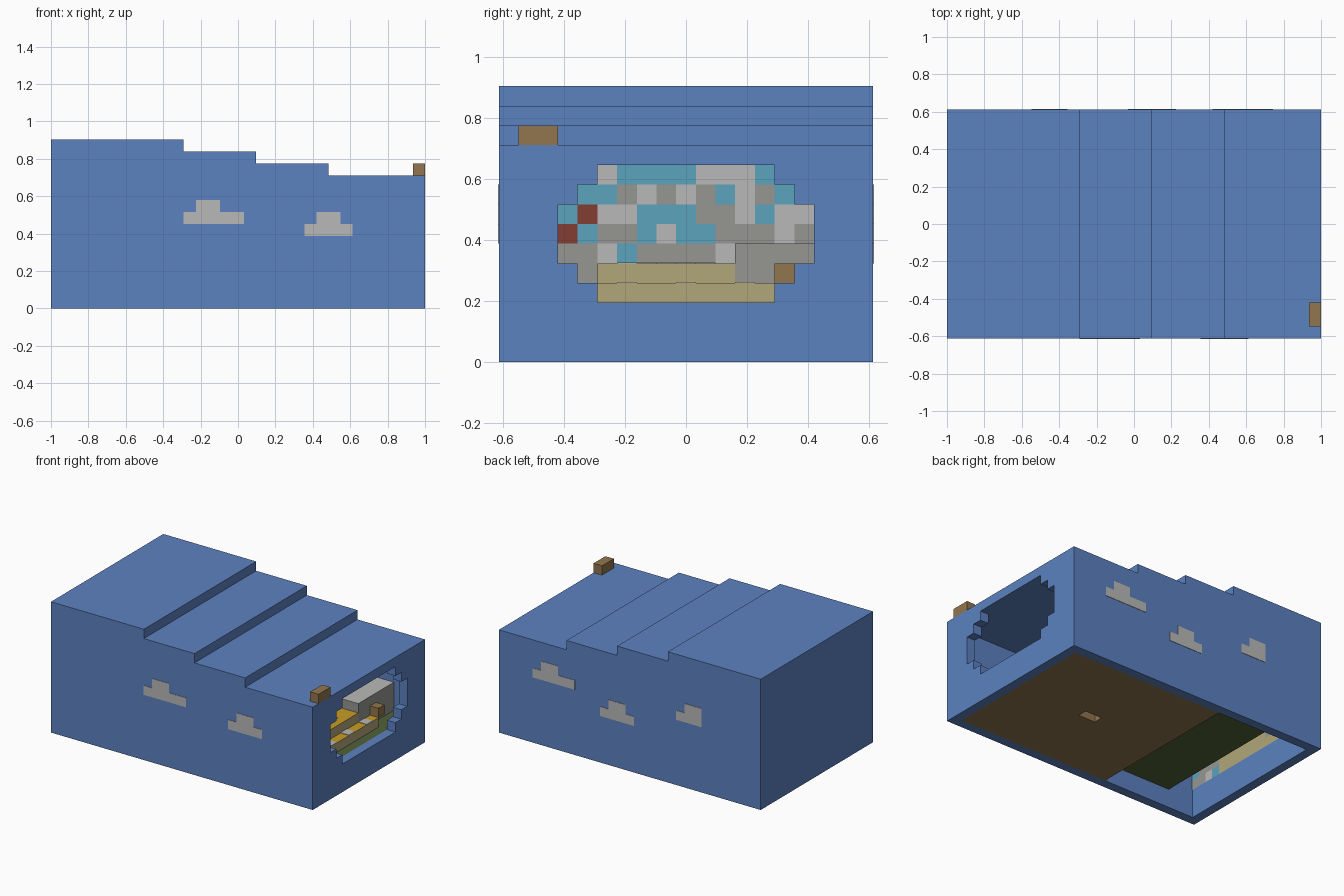
import bpy, bmesh, random
from mathutils import Vector

cube = bpy.data.objects.get("Cube")
if cube:
    bpy.data.objects.remove(cube, do_unlink=True)

U = 2 / 31                          # size of one block
ORIGIN = Vector((-1, -9.5 * U, 0))  # corner of the block grid
random.seed(4)


def material(name, r, g, b):
    m = bpy.data.materials.new(name)
    m.use_nodes = True
    m.diffuse_color = (r, g, b, 1)
    m.node_tree.nodes["Principled BSDF"].inputs["Base Color"].default_value = (r, g, b, 1)
    return m


BLUE = material("blue", .107, .223, .527)
LIGHT = material("light grey", .485, .485, .48)
GREY = material("mid grey", .305, .305, .29)
CYAN = material("cyan", .107, .366, .515)
BROWN = material("brown", .283, .181, .074)
RED = material("brick red", .223, .048, .032)
TAN = material("tan", .44, .381, .195)
YELLOW = material("yellow", .578, .337, .021)
GREEN = material("dark green", .08, .122, .038)


def finish(bm, name, mats):
    mesh = bpy.data.meshes.new(name)
    bm.to_mesh(mesh)
    bm.free()
    for m in mats:
        mesh.materials.append(m)
    obj = bpy.data.objects.new(name, mesh)
    bpy.context.collection.objects.link(obj)
    return obj


def cells(boxes):
    return {(x, y, z) for a, b, c, d, e, f in boxes
            for x in range(a, b) for y in range(c, d) for z in range(e, f)}


def blocks(name, mat, add, cut=(), top=None):
    """Outer skin of block boxes (x0, x1, y0, y1, z0, z1), with boxes cut away."""
    solid = cells(add) - cells(cut)
    bm = bmesh.new()
    for cell in solid:
        for axis in range(3):
            for side in (0, 1):
                near = list(cell)
                near[axis] += 2 * side - 1
                if tuple(near) in solid:
                    continue
                u, v = (axis + 1) % 3, (axis + 2) % 3
                quad = []
                for du, dv in ((0, 0), (1, 0), (1, 1), (0, 1)):
                    p = Vector(cell)
                    p[axis] += side
                    p[u] += du
                    p[v] += dv
                    quad.append(bm.verts.new(ORIGIN + p * U))
                face = bm.faces.new(quad if side else quad[::-1])
                face.material_index = int(bool(top) and axis == 2 and side == 1)
    bmesh.ops.remove_doubles(bm, verts=bm.verts, dist=U / 100)
    bmesh.ops.dissolve_limit(bm, angle_limit=.01, verts=bm.verts,
                             edges=bm.edges, delimit={'MATERIAL'})
    return finish(bm, name, [mat, top] if top else [mat])


def plate(name, mat, boxes):
    """Thin painted plates, boxes given in block units."""
    bm = bmesh.new()
    for a, b, c, d, e, f in boxes:
        made = bmesh.ops.create_cube(bm, size=1)["verts"]
        for v in made:
            t = v.co + Vector((.5, .5, .5))
            v.co = ORIGIN + U * Vector((a + (b - a) * t.x, c + (d - c) * t.y, e + (f - e) * t.z))
    return finish(bm, name, [mat])


# Hollow stepped shell, open below, with a round blocky opening at one end
steps = [(0, 11, 14), (11, 17, 13), (17, 23, 12), (23, 31, 11)]
rooms = [(1, 10, 13), (10, 16, 12), (16, 22, 11), (22, 30, 10)]
opening = [(3, 4, 5), (4, 5, 4), (5, 8, 3), (8, 9, 4), (9, 10, 5)]
blocks("shell", BLUE,
       [(a, b, 0, 19, 0, h) for a, b, h in steps],
       [(a, b, 1, 18, 0, h) for a, b, h in rooms]
       + [(30, 31, s, 19 - s, a, b) for a, b, s in opening])

# Small block on the roof corner
blocks("roof_block", BROWN, [(30, 31, 1, 3, 11, 12)])

# Ground layers, with a recess under the soil
blocks("soil_floor", BROWN, [(12, 30, 1, 18, 0, 2)], [(20, 22, 9, 10, 0, 1)])
blocks("grass_floor", GREEN, [(4, 30, 1, 18, 2, 3)])
blocks("sand_floor", TAN, [(4, 29, 5, 14, 3, 4), (4, 28, 5, 12, 4, 5)], top=YELLOW)
blocks("stone_ledge", GREY, [(4, 28, 12, 18, 4, 6), (4, 28, 14, 18, 3, 4)], top=LIGHT)
blocks("ledge_block", BROWN, [(28, 29, 14, 15, 4, 5)])

# Pale patches on the sand
plate("sand_patches", LIGHT,
      [(x, x + 2, y, y + 1, 5, 5.05) for x, y in ((26, 6), (25, 9), (22, 7), (23, 10), (19, 8))]
      + [(28, 29, y, y + 1, 4, 4.05) for y in (6, 9, 12)])

# Mosaic on the inner end wall
palette = {"C": CYAN, "L": LIGHT, "M": GREY, "R": RED, "T": TAN, "N": BROWN}
keys = list(palette)
mosaic = {9: "..LCCCCLLLC..", 8: ".CCMLMLMCLMC.", 7: "CRLLCCCMMLCLL",
          6: "RCMMCLCCMMMLM", 5: "MMLCMMMMLMMMM", 4: ".MTTTTTTTMMN.", 3: "..TTTTTTTTT.."}
bm = bmesh.new()
for z, row in mosaic.items():
    for y, key in enumerate("..%s.." % row, 1):
        if key == ".":
            key = random.choice("CCMML")
        quad = [bm.verts.new(ORIGIN + U * Vector((1.08, y + dy, z + dz)))
                for dy, dz in ((0, 0), (1, 0), (1, 1), (0, 1))]
        bm.faces.new(quad).material_index = keys.index(key)
bmesh.ops.remove_doubles(bm, verts=bm.verts, dist=U / 100)
finish(bm, "wall_mosaic", list(palette.values()))

# Clouds: lower bar and upper bump, (side, bar x0, x1, bump x0, x1, z)
clouds = [("front", 11, 16, 12, 14, 7), ("front", 21, 25, 22, 24, 6),
          ("back", 22, 27, 24, 26, 7), ("back", 15, 19, 16, 18, 5),
          ("back", 7, 10, 7, 9, 7)]
for i, (side, a, b, c, d, z) in enumerate(clouds, 1):
    y0, y1 = (-.04, 0) if side == "front" else (19, 19.04)
    plate(f"{side}_cloud_{i}", LIGHT, [(a, b, y0, y1, z, z + 1), (c, d, y0, y1, z + 1, z + 2)])
